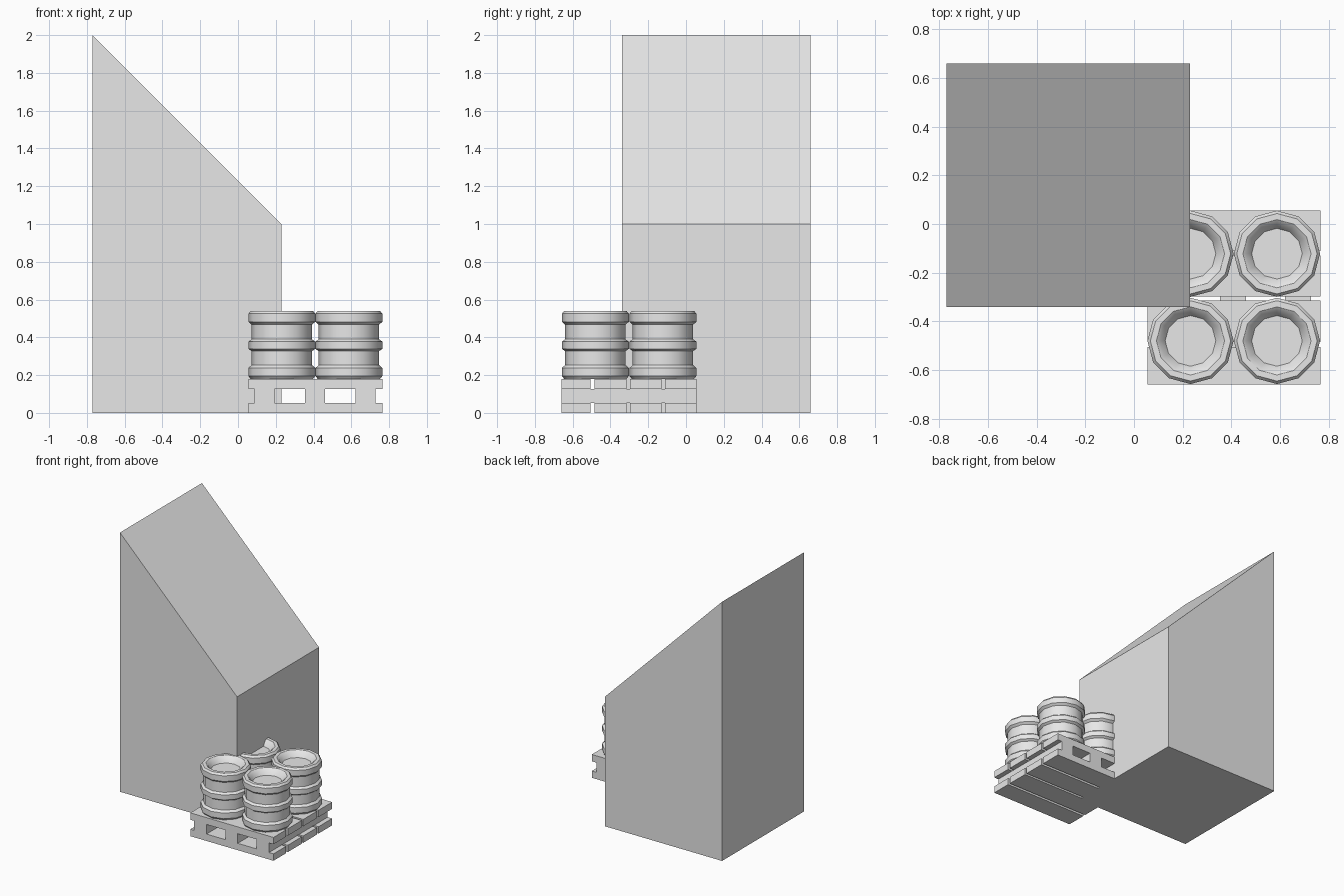
import bpy, bmesh, math

cube = bpy.data.objects.get("Cube")
if cube:
    bpy.data.objects.remove(cube, do_unlink=True)

grey = bpy.data.materials.new("light_grey")
grey.use_nodes = True
COLOUR = (0.8, 0.8, 0.8, 1)
grey.diffuse_color = COLOUR
grey.node_tree.nodes["Principled BSDF"].inputs["Base Color"].default_value = COLOUR


def finish(name, bm):
    bmesh.ops.recalc_face_normals(bm, faces=bm.faces)
    mesh = bpy.data.meshes.new(name)
    bm.to_mesh(mesh)
    bm.free()
    mesh.materials.append(grey)
    obj = bpy.data.objects.new(name, mesh)
    bpy.context.collection.objects.link(obj)
    return obj


def box(name, x, y, z):
    """Box from three (low, high) ranges."""
    bm = bmesh.new()
    bmesh.ops.create_cube(bm, size=1)
    for v in bm.verts:
        v.co = [r[0] if c < 0 else r[1] for c, r in zip(v.co, (x, y, z))]
    return finish(name, bm)


def drum(name, x, y, profile, sides=12):
    """Lathe a (radius, height) profile and cap both ends."""
    bm = bmesh.new()
    rings = []
    for r, z in profile:
        angles = [math.tau * i / sides for i in range(sides)]
        rings.append([bm.verts.new((r * math.cos(a), r * math.sin(a), z)) for a in angles])
    for low, high in zip(rings, rings[1:]):
        for i in range(sides):
            j = (i + 1) % sides
            bm.faces.new((low[i], low[j], high[j], high[i]))
    bm.faces.new(rings[0])
    bm.faces.new(rings[-1])
    obj = finish(name, bm)
    obj.location = (x, y, 0)
    bpy.ops.object.select_all(action='DESELECT')
    obj.select_set(True)
    bpy.context.view_layer.objects.active = obj
    bpy.ops.object.shade_smooth_by_angle(angle=math.radians(32))


# Tall block with a sloping top
block = box("sloped_block", (-0.77, 0.23), (-0.34, 0.66), (0, 2))
for v in block.data.vertices:
    if v.co.x > 0 and v.co.z > 1:
        v.co.z = 1

# Pallet: planks along x above and below stringers along y
BACK, FRONT = 0.055, -0.66
for layer, z in (("bottom", (0, 0.053)), ("top", (0.127, 0.18))):
    for i, y in enumerate(((FRONT, -0.505), (-0.485, -0.315), (-0.297, -0.13), (-0.11, BACK))):
        box(f"pallet_{layer}_plank_{i + 1}", (0.055, 0.765), y, z)
for i, x in enumerate((0.14, 0.407, 0.674)):
    box(f"pallet_stringer_{i + 1}", (x - 0.053, x + 0.053), (FRONT, BACK), (0.053, 0.127))

# Drums with three raised bands and a recessed lid
BODY, BAND, RIM = 0.16, 0.177, 0.165
profile = [
    (RIM, 0.18), (BAND, 0.195), (BAND, 0.238), (BODY, 0.253),
    (BODY, 0.327), (BAND, 0.339), (BAND, 0.377), (BODY, 0.39),
    (BODY, 0.467), (BAND, 0.482), (BAND, 0.525), (RIM, 0.54),
    (0.14, 0.54), (0.126, 0.53), (0.104, 0.495),
]
for row, y in (("front", -0.48), ("back", -0.122)):
    for side, x in (("right", 0.232), ("left", 0.587)):
        drum(f"drum_{row}_{side}", x, y, profile)
